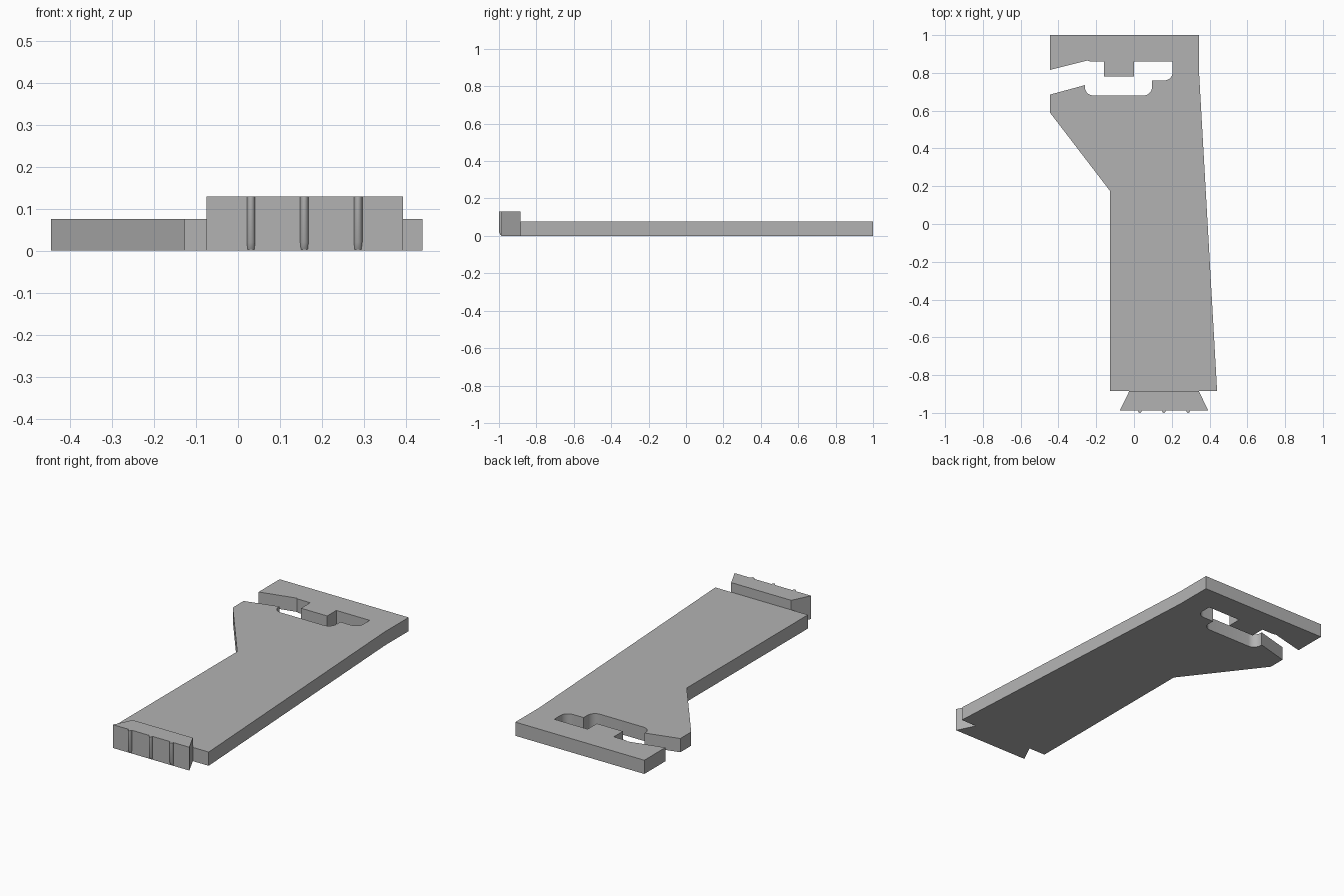
import bpy
import bmesh
from math import pi, sin, cos

cube = bpy.data.objects.get("Cube")
if cube:
    bpy.data.objects.remove(cube, do_unlink=True)

grey = bpy.data.materials.new("plain grey")
grey.use_nodes = True
colour = (0.45, 0.45, 0.45, 1)
grey.diffuse_color = colour
grey.node_tree.nodes["Principled BSDF"].inputs["Base Color"].default_value = colour


def arc(cx, cy, rx, ry, start, end, steps=8):
    """Points along an elliptical arc, angles in quarter turns."""
    angles = [(start + (end - start) * i / steps) * pi / 2 for i in range(steps + 1)]
    return [(cx + rx * cos(a), cy + ry * sin(a)) for a in angles]


def loft(name, sections):
    """Solid through matching (outline, z) sections, bottom first."""
    bm = bmesh.new()
    rings = [[bm.verts.new((x, y, z)) for x, y in outline] for outline, z in sections]
    for low, high in zip(rings, rings[1:]):
        for i in range(len(low)):
            j = (i + 1) % len(low)
            bm.faces.new((low[i], low[j], high[j], high[i]))
    bm.faces.new(rings[0])
    bm.faces.new(rings[-1])
    bmesh.ops.recalc_face_normals(bm, faces=bm.faces)
    mesh = bpy.data.meshes.new(name)
    bm.to_mesh(mesh)
    bm.free()
    mesh.materials.append(grey)
    obj = bpy.data.objects.new(name, mesh)
    bpy.context.collection.objects.link(obj)
    bpy.ops.object.select_all(action="DESELECT")
    obj.select_set(True)
    bpy.context.view_layer.objects.active = obj
    bpy.ops.object.shade_smooth_by_angle(angle=pi / 6)
    return obj


# Flat plate with the flared end and the stepped open slot
r = 0.045
plate = [(-0.445, 1), (0.345, 1), (0.345, 0.79), (0.44, -0.885),
         (-0.127, -0.885), (-0.127, 0.175), (-0.445, 0.59), (-0.445, 0.685),
         (-0.26, 0.735)]
plate += arc(-0.26 + r, 0.68 + r, r, r, 2, 3)
plate += arc(0.095 - r, 0.68 + r, r, r, 3, 4)
plate += [(0.095, 0.76)]
plate += arc(0.205 - r, 0.76 + r, r, r, 3, 4)
plate += [(0.205, 0.86), (0, 0.86), (0, 0.78), (-0.16, 0.78), (-0.16, 0.86)]
plate += arc(-0.225, 0.88, 0.03, 0.02, 3, 2.5, 4)
plate += [(-0.445, 0.816)]
loft("slotted_plate", [(plate, 0), (plate, 0.076)])

# Raised dovetail end block
block = [(-0.025, -0.885), (-0.075, -0.987), (0.393, -0.987), (0.343, -0.885)]
loft("dovetail_block", [(block, 0), (block, 0.129)])

# Rounded ribs on the block, tapering in at the foot
for side, x in zip(("right", "middle", "left"), (0.031, 0.158, 0.286)):
    full = arc(x, -0.987, 0.01, 0.013, 2, 4)
    foot = arc(x, -0.987, 0.008, 0.003, 2, 4)
    loft(side + "_rib", [(foot, 0.003), (full, 0.02), (full, 0.129)])
